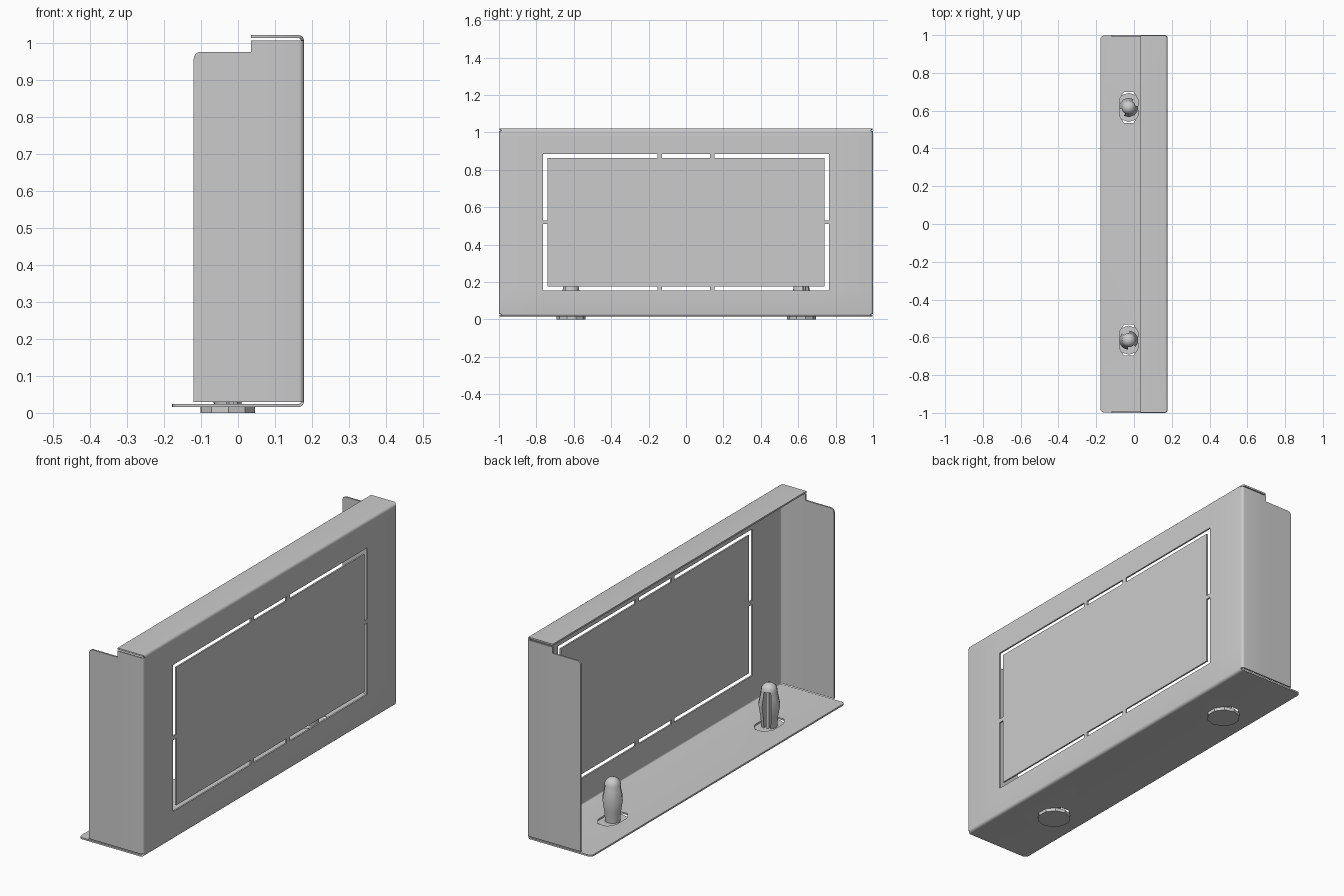
import bpy, bmesh
from math import pi, sin, cos, radians
from mathutils import Matrix

if "Cube" in bpy.data.objects:
    bpy.data.objects.remove(bpy.data.objects["Cube"])

R, X = 0.014, 0.178            # bend radius, outer face of the front panel
Y, Z0, Z1 = 1.0, 0.016, 1.021  # outer size of the folded sheet
CLIPS = [(-0.028, 0.617, -55), (-0.028, -0.615, 20)]


def finish(bm, name, angle=35):
    me = bpy.data.meshes.new(name)
    bm.to_mesh(me)
    bm.free()
    ob = bpy.data.objects.new(name, me)
    bpy.context.collection.objects.link(ob)
    if angle:
        smooth(ob, angle)
    return ob


def smooth(ob, angle):
    bpy.ops.object.select_all(action='DESELECT')
    ob.select_set(True)
    bpy.context.view_layer.objects.active = ob
    bpy.ops.object.shade_smooth_by_angle(angle=radians(angle))


def loft(bm, loops):
    """Closed solid through a list of equal-length point loops."""
    rings = [[bm.verts.new(p) for p in lp] for lp in loops]
    n = len(rings[0])
    for a, b in zip(rings, rings[1:]):
        for i in range(n):
            bm.faces.new((a[i], a[(i + 1) % n], b[(i + 1) % n], b[i]))
    bm.faces.new(rings[0][::-1])
    bm.faces.new(rings[-1])


# --- folded sheet: a flat net of cells, bent around the panel edges ---
def fold(t, lo, hi):
    """Unfolded distance -> (position, depth behind panel, bend progress)."""
    side, edge = (1, hi) if t > (lo + hi) / 2 else (-1, lo)
    s = (t - edge) * side + R
    if s <= 0:
        return t, 0.0, 0.0
    a = min(s / R, pi / 2)
    return (edge + side * (R * sin(a) - R),
            R * (1 - cos(a)) + max(0, s - R * pi / 2), a / (pi / 2))


def reach(depth):
    """Unfolded distance past the edge for a flange of this depth."""
    return R * pi / 2 - R + depth - R


arc = [R * pi / 2 * k / 4 - R for k in range(5)]
half = [0.128, 0.153, 0.74, 0.765] + [Y + s for s in arc] + [Y + reach(0.143), Y + reach(0.298)]
A = [-v for v in reversed(half)] + half
B = ([Z0 - reach(2 * X)] + [Z0 - s for s in reversed(arc)]
     + [0.155, 0.177, 0.51, 0.53, 0.863, 0.885, 0.976]
     + [Z1 + s for s in arc] + [Z1 + reach(0.143)])


def keep(a, b):
    a = abs(a)
    if a > Y - R and not Z0 + R < b < Z1 - R:
        return False                       # corner reliefs
    if a > Y + reach(0.143) and b > 0.976:
        return False                       # step in the side flange
    outer = a < 0.765 and 0.155 < b < 0.885
    inner = a < 0.74 and 0.177 < b < 0.863
    bridge = 0.128 < a < 0.153 or 0.51 < b < 0.53
    return not (outer and not inner and not bridge)


bm = bmesh.new()
grid = {}


def vert(i, j):
    if (i, j) not in grid:
        y, da, _ = fold(A[i], -Y, Y)
        z, db, pb = fold(B[j], Z0, Z1)
        if abs(abs(A[i]) - (Y - R)) < 1e-6:   # flanges widen to full length
            y += 0.012 * pb * (1 if y > 0 else -1)
        grid[i, j] = bm.verts.new((X - da - db, y, z))
    return grid[i, j]


for i in range(len(A) - 1):
    for j in range(len(B) - 1):
        if keep((A[i] + A[i + 1]) / 2, (B[j] + B[j + 1]) / 2):
            bm.faces.new((vert(i, j), vert(i + 1, j), vert(i + 1, j + 1), vert(i, j + 1)))

# rounded free corners of the bottom and side flanges
ends = [i for i, a in enumerate(A) if abs(abs(a) - (Y - R)) < 1e-6]
corners = [grid[i, 0] for i in ends]
corners += [grid[i, B.index(0.976)] for i in (0, len(A) - 1)]
bmesh.ops.bevel(bm, geom=corners, offset=0.02, segments=4, profile=0.5, affect='VERTICES')
sheet = finish(bm, "folded_cover", 0)
m = sheet.modifiers.new("thickness", 'SOLIDIFY')
m.thickness, m.offset, m.use_even_offset = 0.008, -1, True

# --- elongated clip holes in the bottom flange ---
bm = bmesh.new()
for cx, cy, _ in CLIPS:
    w, l, k = 0.05, 0.082, 0.025
    pts = [(w, -l + 0.04), (w, l - 0.04), (k, l), (-k, l),
           (-w, l - 0.04), (-w, -l + 0.04), (-k, -l), (k, -l)]
    loft(bm, [[(cx + x, cy + y, z) for x, y in pts] for z in (0.005, 0.035)])
cutter = finish(bm, "hole_cutter", 0)
cutter.hide_render = True
m = sheet.modifiers.new("holes", 'BOOLEAN')
m.operation, m.solver, m.object = 'DIFFERENCE', 'EXACT', cutter
bpy.context.view_layer.objects.active = sheet
for mod in list(sheet.modifiers):
    bpy.ops.object.modifier_apply(modifier=mod.name)
bpy.data.objects.remove(cutter)
smooth(sheet, 35)

# --- push-in clips: flat head, two sprung legs, centre web and domed tip ---
PROFILE = [(0.014, 0.037), (0.07, 0.042), (0.125, 0.051), (0.17, 0.042), (0.2, 0.037)]
for n, (cx, cy, turn) in enumerate(CLIPS, 1):
    bm = bmesh.new()
    loft(bm, [[(0.077 * cos(k * pi / 5), 0.077 * sin(k * pi / 5), z) for k in range(10)]
              for z in (0, 0.016)])
    for base in (0, 180):
        angs = [radians(base + d) for d in (-65, -33, 0, 33, 65)]
        loft(bm, [[(r * cos(a), r * sin(a), z) for a in angs] for z, r in PROFILE])
    loft(bm, [[(x, y, z) for x, y in ((0.007, -0.03), (0.007, 0.03), (-0.007, 0.03), (-0.007, -0.03))]
              for z in (0.014, 0.2)])
    loft(bm, [[(0.038 * cos(e) * cos(k * pi / 6), 0.038 * cos(e) * sin(k * pi / 6),
                0.195 + 0.036 * sin(e)) for k in range(12)]
              for e in (0, 0.35, 0.7, 1.05, 1.35)])
    bm.transform(Matrix.Translation((cx, cy, 0)) @ Matrix.Rotation(radians(turn), 4, 'Z'))
    bmesh.ops.recalc_face_normals(bm, faces=bm.faces)
    finish(bm, f"push_clip_{n}")
